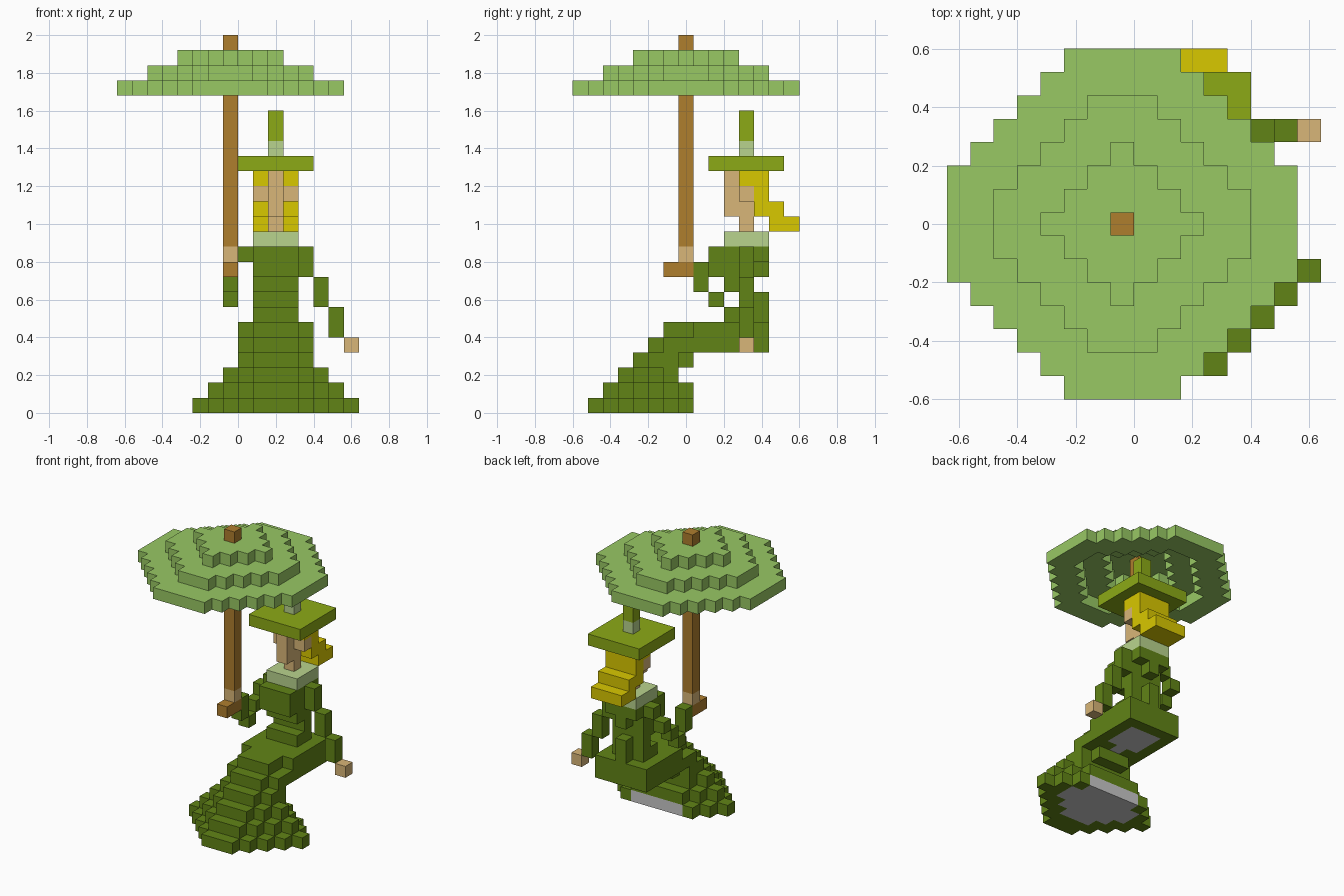
import bpy, bmesh
from mathutils import Vector

cube = bpy.data.objects.get("Cube")
if cube:
    bpy.data.objects.remove(cube, do_unlink=True)

S = 0.08                              # block size
ORIGIN = Vector((-0.64, -0.6, 0.0))   # corner of block (0, 0, 0)


def material(name, rgb):
    m = bpy.data.materials.new(name)
    m.use_nodes = True
    m.diffuse_color = (*rgb, 1)
    m.node_tree.nodes["Principled BSDF"].inputs["Base Color"].default_value = (*rgb, 1)
    return m


LEAF = material("leaf green", (0.314, 0.578, 0.127))
WOOD = material("wood brown", (0.429, 0.209, 0.027))
DRESS = material("dark green", (0.120, 0.231, 0.008))
OLIVE = material("olive green", (0.262, 0.402, 0.008))
BLONDE = material("blonde yellow", (0.694, 0.578, 0.0))
SKIN = material("skin tan", (0.694, 0.468, 0.188))
PALE = material("pale green", (0.485, 0.658, 0.270))
GREY = material("lining grey", (0.58, 0.58, 0.58))

# Six directions, each with the corner loop of that block face
SIDES = []
for axis in range(3):
    u, v = (axis + 1) % 3, (axis + 2) % 3
    for s in (0, 1):
        loop = []
        for a, b in ((0, 0), (1, 0), (1, 1), (0, 1)):
            c = [0, 0, 0]
            c[axis], c[u], c[v] = s, a, b
            loop.append(tuple(c))
        d = [0, 0, 0]
        d[axis] = 2 * s - 1
        SIDES.append((d, loop if s else loop[::-1]))


def box(x0, x1, y0, y1, z0, z1):
    """All blocks in an inclusive index range."""
    return {(x, y, z) for x in range(x0, x1 + 1)
            for y in range(y0, y1 + 1) for z in range(z0, z1 + 1)}


def build(name, cells, mat):
    """Outer skin of a set of blocks as one mesh."""
    bm = bmesh.new()
    verts = {}
    for c in sorted(cells):
        for d, loop in SIDES:
            if tuple(c[n] + d[n] for n in range(3)) in cells:
                continue
            keys = [tuple(c[n] + p[n] for n in range(3)) for p in loop]
            for k in keys:
                if k not in verts:
                    verts[k] = bm.verts.new(ORIGIN + Vector(k) * S)
            bm.faces.new([verts[k] for k in keys])
    me = bpy.data.meshes.new(name)
    bm.to_mesh(me)
    bm.free()
    me.materials.append(mat)
    ob = bpy.data.objects.new(name, me)
    bpy.context.collection.objects.link(ob)


# Parasol: three stepped rings, open underneath
def disc(reach, total, z):
    return {(7 + x, 7 + y, z) for x in range(-reach, reach + 1)
            for y in range(-reach, reach + 1) if abs(x) + abs(y) <= total}


def ring(outer, inner):
    holes = {c[:2] for c in inner}
    return {c for c in outer if c[:2] not in holes}


low, mid, top = disc(7, 9, 21), disc(5, 6, 22), disc(3, 3, 23)
build("parasol_canopy", ring(low, mid) | ring(mid, top) | (top - {(7, 7, 23)}), LEAF)
build("parasol_pole", box(7, 7, 7, 7, 11, 24), WOOD)
build("parasol_handle", box(7, 7, 6, 7, 9, 9), WOOD)

# Hat
build("hat_brim", box(8, 12, 9, 13, 16, 16), OLIVE)
build("hat_band", box(10, 10, 11, 11, 17, 17), PALE)
build("hat_tip", box(10, 10, 11, 11, 18, 19), OLIVE)

# Head: face, ears, neck, and hair sweeping back
build("head", box(10, 10, 10, 10, 13, 15) | box(10, 10, 11, 11, 12, 14)
      | box(9, 11, 11, 11, 14, 14), SKIN)
build("hair", box(9, 11, 11, 12, 15, 15) | box(9, 11, 12, 12, 14, 14)
      | box(9, 11, 12, 13, 13, 13) | box(9, 11, 13, 14, 12, 12), BLONDE)
build("collar", box(9, 11, 10, 12, 11, 11), PALE)

# Bodice with a narrow waist and a ridge down the back
build("bodice", box(9, 11, 9, 12, 10, 10) | box(9, 11, 9, 11, 9, 9)
      | box(9, 11, 10, 11, 8, 8) | box(9, 11, 11, 11, 7, 7)
      | box(9, 11, 10, 11, 6, 6) | box(10, 10, 12, 12, 6, 7)
      | box(10, 10, 12, 12, 9, 9), DRESS)

# Arms and hands
build("left_arm", box(12, 12, 11, 11, 9, 10) | box(13, 13, 11, 11, 7, 8)
      | box(14, 14, 11, 11, 5, 6), DRESS)
build("left_hand", box(15, 15, 11, 11, 4, 4), SKIN)
build("right_arm", {(8, 11, 10), (7, 11, 9), (7, 10, 8), (7, 9, 7),
                    (7, 8, 8), (7, 8, 9)}, DRESS)
build("right_hand", box(7, 7, 7, 7, 10, 10), SKIN)

# Seated lap with a lining showing underneath
lap = (box(9, 11, 6, 7, 5, 5) | box(8, 12, 8, 12, 5, 5)
       | box(9, 11, 5, 5, 4, 4) | box(8, 12, 6, 12, 4, 4))
lap_lining = box(9, 11, 9, 11, 4, 4) | box(10, 10, 8, 8, 4, 4)
build("skirt_lap", lap - lap_lining, DRESS)
build("lap_lining", lap_lining, GREY)


# Flared hem: each layer lists its half width row by row from the front
def layer(z, first_row, halves):
    return {(x, first_row + n, z) for n, h in enumerate(halves)
            for x in range(10 - h, 11 + h)}


hem = (layer(3, 4, (1, 2, 2, 1)) | layer(2, 3, (1, 2, 3, 2))
       | layer(1, 2, (1, 2, 3, 4, 3, 2)) | layer(0, 1, (1, 2, 3, 4, 5, 4, 3)))
hem_lining = layer(0, 3, (1, 2, 3, 3, 2))
build("skirt_hem", hem - hem_lining, DRESS)
build("hem_lining", hem_lining, GREY)
